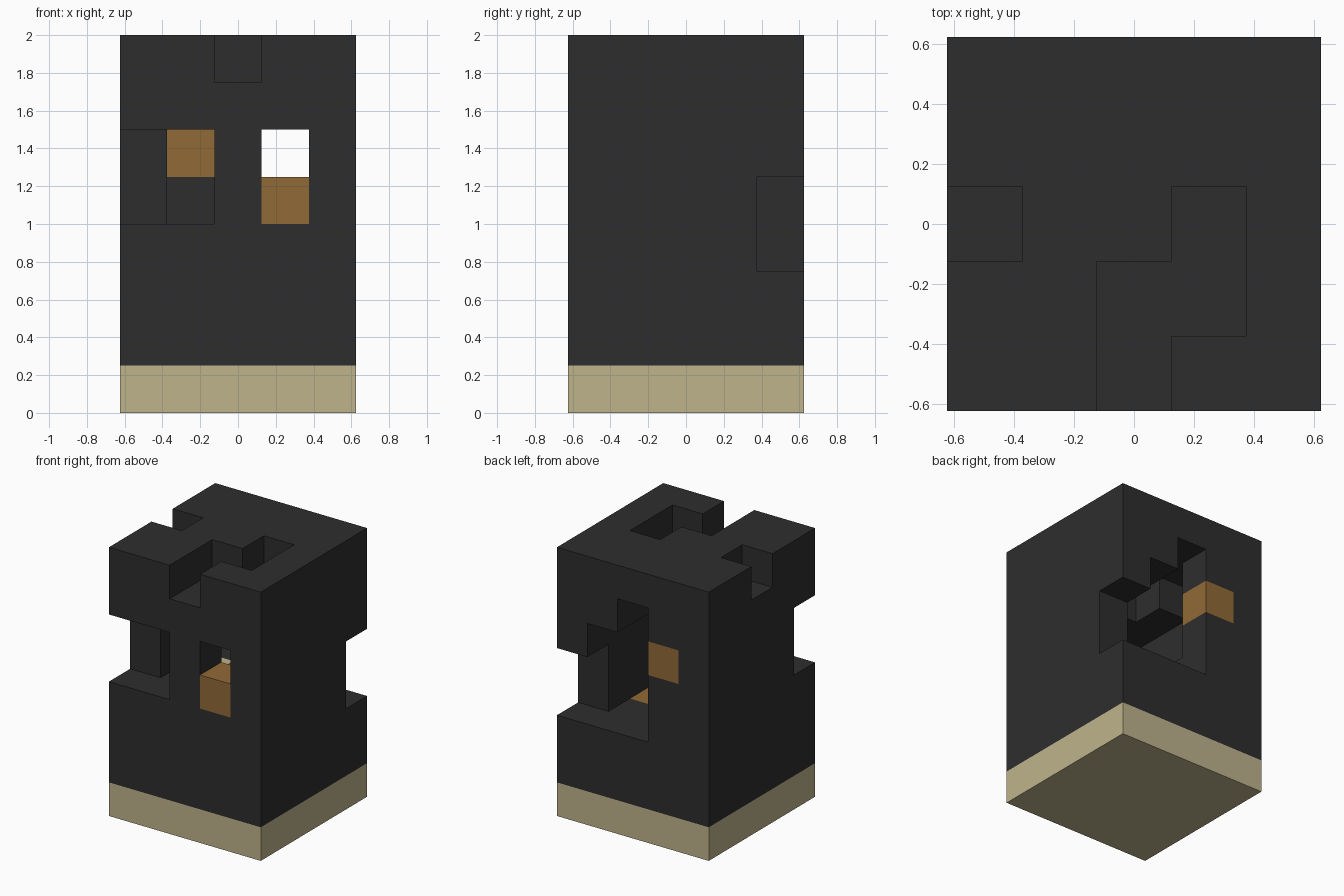
import bpy, bmesh
from itertools import product
from mathutils import Vector

old = bpy.data.objects.get("Cube")
if old:
    bpy.data.objects.remove(old, do_unlink=True)

UNIT = 0.25
NX, NY, NZ = 5, 5, 8


def material(name, rgb):
    m = bpy.data.materials.new(name)
    m.use_nodes = True
    m.diffuse_color = (*rgb, 1)
    bsdf = m.node_tree.nodes["Principled BSDF"]
    bsdf.inputs["Base Color"].default_value = (*rgb, 1)
    bsdf.inputs["Roughness"].default_value = 0.9
    return m


def box(x, y, z):
    """Cells of a block; each argument is one index or a (first, last) pair."""
    spans = [(v, v) if isinstance(v, int) else v for v in (x, y, z)]
    return set(product(*[range(a, b + 1) for a, b in spans]))


# Openings carved from the solid tower
openings = [
    # winding groove and side notch in the top
    box(2, (0, 1), 7), box(3, (1, 2), 7), box(0, 2, 7),
    # front corner opening and the passage behind it
    box((0, 1), 0, (4, 5)), box(1, (1, 3), (4, 5)), box(1, 3, 6),
    # straight passage from the front window to the back
    box(3, (0, 4), 5), box(3, (1, 4), 4),
    # stepped opening in the back
    box((2, 4), 4, (3, 4)), box(2, 4, (5, 6)),
    # inner chamber
    box(2, (2, 3), (3, 6)), box(2, 1, (4, 5)), box(3, (2, 3), 3),
]
empty = set().union(*openings)
solid = box((0, NX - 1), (0, NY - 1), (0, NZ - 1)) - empty

# Groups of cells by part
base = box((0, NX - 1), (0, NY - 1), 0)
window_block = box(3, 0, 4)
back_block = box(1, 4, 5)
floor_block = box(3, 2, 2)
ledge_block = box(1, 2, 3)
tower = solid - base - window_block - back_block - floor_block - ledge_block


def build(name, cells, mat):
    """Mesh the exposed faces of a group of cells."""
    bm = bmesh.new()
    for cell in sorted(cells):
        c = Vector(cell) + Vector((0.5, 0.5, 0.5))
        for axis in range(3):
            for sign in (-1, 1):
                n = Vector((0, 0, 0))
                n[axis] = sign
                if tuple(int(v) for v in Vector(cell) + n) in solid:
                    continue
                u = Vector((0, 0, 0))
                u[(axis + 1) % 3] = 0.5
                v = n.cross(u)
                mid = c + n / 2
                corners = [mid - u - v, mid + u - v, mid + u + v, mid - u + v]
                bm.faces.new([bm.verts.new(p) for p in corners])
    bmesh.ops.remove_doubles(bm, verts=bm.verts, dist=0.001)
    # Put the block grid on the ground, centred
    bmesh.ops.translate(bm, verts=bm.verts, vec=(-NX / 2, -NY / 2, 0))
    bmesh.ops.scale(bm, verts=bm.verts, vec=(UNIT, UNIT, UNIT))
    mesh = bpy.data.meshes.new(name)
    bm.to_mesh(mesh)
    bm.free()
    mesh.materials.append(mat)
    obj = bpy.data.objects.new(name, mesh)
    bpy.context.scene.collection.objects.link(obj)
    return obj


charcoal = material("charcoal", (0.027, 0.027, 0.027))
sand = material("sand", (0.52, 0.455, 0.265))
wood = material("wood_brown", (0.285, 0.143, 0.038))

build("base_slab", base, sand)
build("tower_body", tower, charcoal)
build("window_block", window_block, wood)
build("back_block", back_block, wood)
build("floor_block", floor_block, wood)
build("ledge_block", ledge_block, sand)
